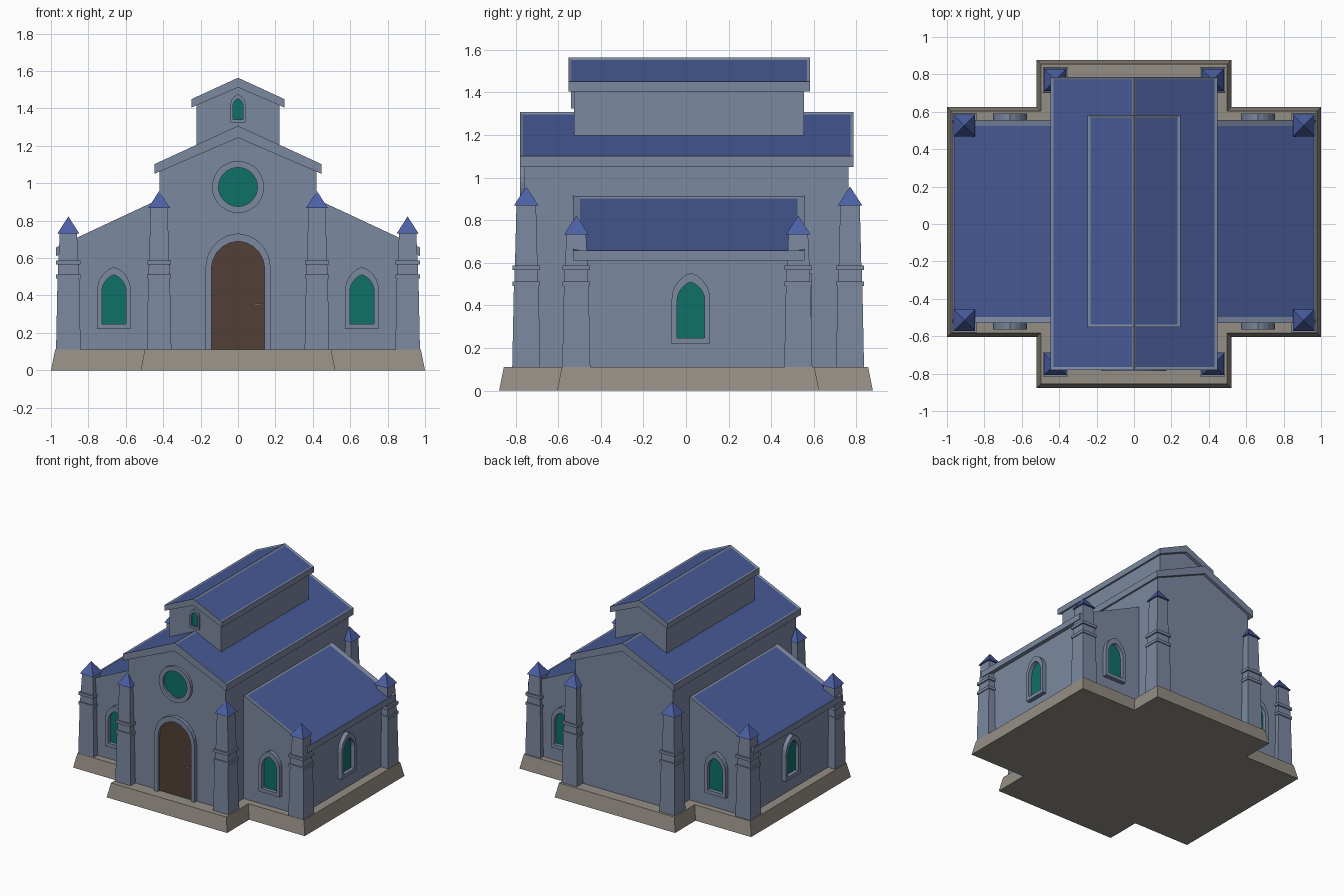
import bpy, bmesh, math
from mathutils import Matrix, Vector

if "Cube" in bpy.data.objects:
    bpy.data.objects.remove(bpy.data.objects["Cube"])


def mat(name, rgb):
    m = bpy.data.materials.new(name)
    lin = [((c / 255 + 0.055) / 1.055) ** 2.4 for c in rgb]
    m.diffuse_color = (*lin, 1)
    m.use_nodes = True
    m.node_tree.nodes["Principled BSDF"].inputs["Base Color"].default_value = m.diffuse_color
    return m


WALL = mat("blue_grey_wall", (124, 136, 160))
ROOF = mat("roof_blue", (70, 89, 148))
CAP = mat("cap_blue", (76, 95, 165))
STONE = mat("base_stone", (148, 142, 132))
WOOD = mat("door_brown", (82, 63, 55))
GLASS = mat("green_glass", (14, 112, 104))
METAL = mat("handle_metal", (165, 155, 135))


def finish(bm, name, *mats, matrix=None):
    bmesh.ops.recalc_face_normals(bm, faces=bm.faces)
    if matrix:
        bm.transform(matrix)
    me = bpy.data.meshes.new(name)
    bm.to_mesh(me)
    bm.free()
    for m in mats:
        me.materials.append(m)
    ob = bpy.data.objects.new(name, me)
    bpy.context.collection.objects.link(ob)
    return ob


def loft(bm, loops):
    """Closed solid through equally long vertex loops."""
    rings = [[bm.verts.new(p) for p in lp] for lp in loops]
    n = len(rings[0])
    for a, b in zip(rings, rings[1:]):
        for i in range(n):
            j = (i + 1) % n
            bm.faces.new((a[i], a[j], b[j], b[i]))
    bm.faces.new(rings[0])
    bm.faces.new(rings[-1])


def prism(name, pts, y0, y1, m, matrix=None):
    """Extrude an x-z outline along y."""
    bm = bmesh.new()
    loft(bm, [[(x, y, z) for x, z in pts] for y in (y0, y1)])
    return finish(bm, name, m, matrix=matrix)


def roof(name, pts, y0, y1, border, outer=None):
    """Roof slab with sunken blue panels on its upward slopes."""
    bm = bmesh.new()
    loft(bm, [[(x, y, z) for x, z in pts] for y in (y0, y1)])
    bmesh.ops.recalc_face_normals(bm, faces=bm.faces)
    top = [f for f in bm.faces if f.normal.z > 0.5]
    bmesh.ops.inset_individual(bm, faces=top, thickness=border, depth=-0.006)
    for f in top:
        f.material_index = 1
        if outer:  # narrower border along the eave
            far = max(abs(v.co.x) for v in f.verts)
            for v in f.verts:
                if abs(v.co.x) > far - 0.01:
                    s = math.copysign(1, v.co.x)
                    v.co += Vector((s * outer, 0, -0.468 * outer))
    return finish(bm, name, WALL, ROOF)


def arch(w, z0, spring, apex, n=5):
    """Pointed arch outline."""
    h = apex - spring
    c = (h * h - w * w) / (2 * w)
    a = math.atan2(h, c)
    right = [((w + c) * math.cos(a * i / n) - c, spring + (w + c) * math.sin(a * i / n))
             for i in range(n + 1)]
    right[-1] = (0, apex)
    return [(w, z0)] + right + [(-x, z) for x, z in reversed(right[:-1])] + [(-w, z0)]


def circle(r, z, n=28):
    return [(r * math.cos(2 * math.pi * i / n), z + r * math.sin(2 * math.pi * i / n))
            for i in range(n)]


def opening(name, outer, inner, depth, fill, place):
    """Raised frame around a flat plate; local front is -y, wall at y = 0."""
    bm = bmesh.new()
    loops = [(outer, 0.005), (outer, -depth), (inner, -depth), (inner, 0.005)]
    rings = [[bm.verts.new((x, y, z)) for x, z in pts] for pts, y in loops]
    n = len(outer)
    for k in range(4):
        a, b = rings[k], rings[(k + 1) % 4]
        for i in range(n):
            j = (i + 1) % n
            bm.faces.new((a[i], a[j], b[j], b[i]))
    finish(bm, name + "_frame", WALL, matrix=place)
    prism(name + "_panel", inner, 0.003, -0.005, fill, place)


def at(x, y, deg=0):
    return Matrix.Translation((x, y, 0)) @ Matrix.Rotation(math.radians(deg), 4, 'Z')


# Cross-shaped stone base with sloping sides
def cross(t):
    a, b = 1 - t, 0.52 - t
    f, g, k = 0.605 - t, 0.625 - t, 0.877 - t
    return [(-a, -f), (-b, -f), (-b, -k), (b, -k), (b, -f), (a, -f),
            (a, g), (b, g), (b, k), (-b, k), (-b, g), (-a, g)]


bm = bmesh.new()
loft(bm, [[(x, y, 0) for x, y in cross(0)], [(x, y, 0.11) for x, y in cross(0.022)]])
finish(bm, "base", STONE)


# Main hall and raised upper storey
def gable_wall(w, z0, eave, apex):
    return [(-w, z0), (w, z0), (w, eave), (0, apex), (-w, eave)]


def gable_roof(w, e0, e1, a0, a1):
    return [(-w, e0), (0, a0), (w, e0), (w, e1), (0, a1), (-w, e1)]


prism("hall_walls", gable_wall(0.42, 0.1, 1.068, 1.25), -0.757, 0.763, WALL)
roof("hall_roof", gable_roof(0.447, 1.05, 1.102, 1.243, 1.307), -0.78, 0.786, 0.02)
prism("upper_walls", gable_wall(0.222, 1.15, 1.42, 1.52), -0.525, 0.555, WALL)
roof("upper_roof", gable_roof(0.248, 1.405, 1.45, 1.512, 1.564), -0.552, 0.582, 0.02)

# Side wings with lean-to roofs
for s, side in ((1, "right"), (-1, "left")):
    wing = [(0.40, 0.1), (0.91, 0.1), (0.91, 0.64), (0.40, 0.879)]
    slab = [(0.405, 0.876), (0.972, 0.611), (0.972, 0.657), (0.405, 0.922)]
    prism(side + "_wing_walls", [(s * x, z) for x, z in wing], -0.53, 0.557, WALL)
    roof(side + "_wing_roof", [(s * x, z) for x, z in slab], -0.53, 0.557, 0.046, 0.022)


# Buttresses with two bands and a pyramid cap
def buttress(name, x, y, top):
    def sq(h, z):
        return [(x - h, y - h, z), (x + h, y - h, z), (x + h, y + h, z), (x - h, y + h, z)]
    prof = [(0.066, 0.1), (0.058, 0.491), (0.065, 0.491), (0.065, 0.513), (0.056, 0.513),
            (0.055, 0.566), (0.065, 0.566), (0.065, 0.588), (0.053, 0.588), (0.046, top)]
    bm = bmesh.new()
    loft(bm, [sq(h, z) for h, z in prof])
    finish(bm, name, WALL)
    bm = bmesh.new()
    base = [bm.verts.new(p) for p in sq(0.058, top)]
    tip = bm.verts.new((x, y, top + 0.09))
    bm.faces.new(base)
    for i in range(4):
        bm.faces.new((base[i], base[(i + 1) % 4], tip))
    finish(bm, name + "_cap", CAP)


for s, side in ((1, "right"), (-1, "left")):
    for yh, yw, end in ((-0.75, -0.515, "front"), (0.77, 0.527, "back")):
        buttress(f"{end}_{side}_hall_buttress", s * 0.422, yh, 0.868)
        buttress(f"{end}_{side}_wing_buttress", s * 0.907, yw, 0.732)

# Arched windows on the three free sides of each wing
frame, pane = arch(0.09, 0.22, 0.43, 0.553), arch(0.065, 0.248, 0.42, 0.51)
for s, side in ((1, "right"), (-1, "left")):
    opening(side + "_front_window", frame, pane, 0.033, GLASS, at(s * 0.663, -0.53))
    opening(side + "_back_window", frame, pane, 0.033, GLASS, at(s * 0.663, 0.557, 180))
    opening(side + "_side_window", frame, pane, 0.033, GLASS, at(s * 0.91, 0.023, 90 * s))

# Round window, small upper window, door and handle on the front
opening("round_window", circle(0.139, 0.98), circle(0.104, 0.98), 0.022, GLASS, at(0, -0.757))
opening("upper_window", arch(0.04, 1.325, 1.42, 1.475), arch(0.028, 1.342, 1.41, 1.452),
        0.015, GLASS, at(0, -0.525))
opening("door", arch(0.174, 0.108, 0.55, 0.732), arch(0.143, 0.108, 0.54, 0.69),
        0.028, WOOD, at(0, -0.757))
prism("door_handle", [(0.085, 0.35), (0.125, 0.35), (0.125, 0.357), (0.085, 0.357)],
      -0.775, -0.76, METAL)
